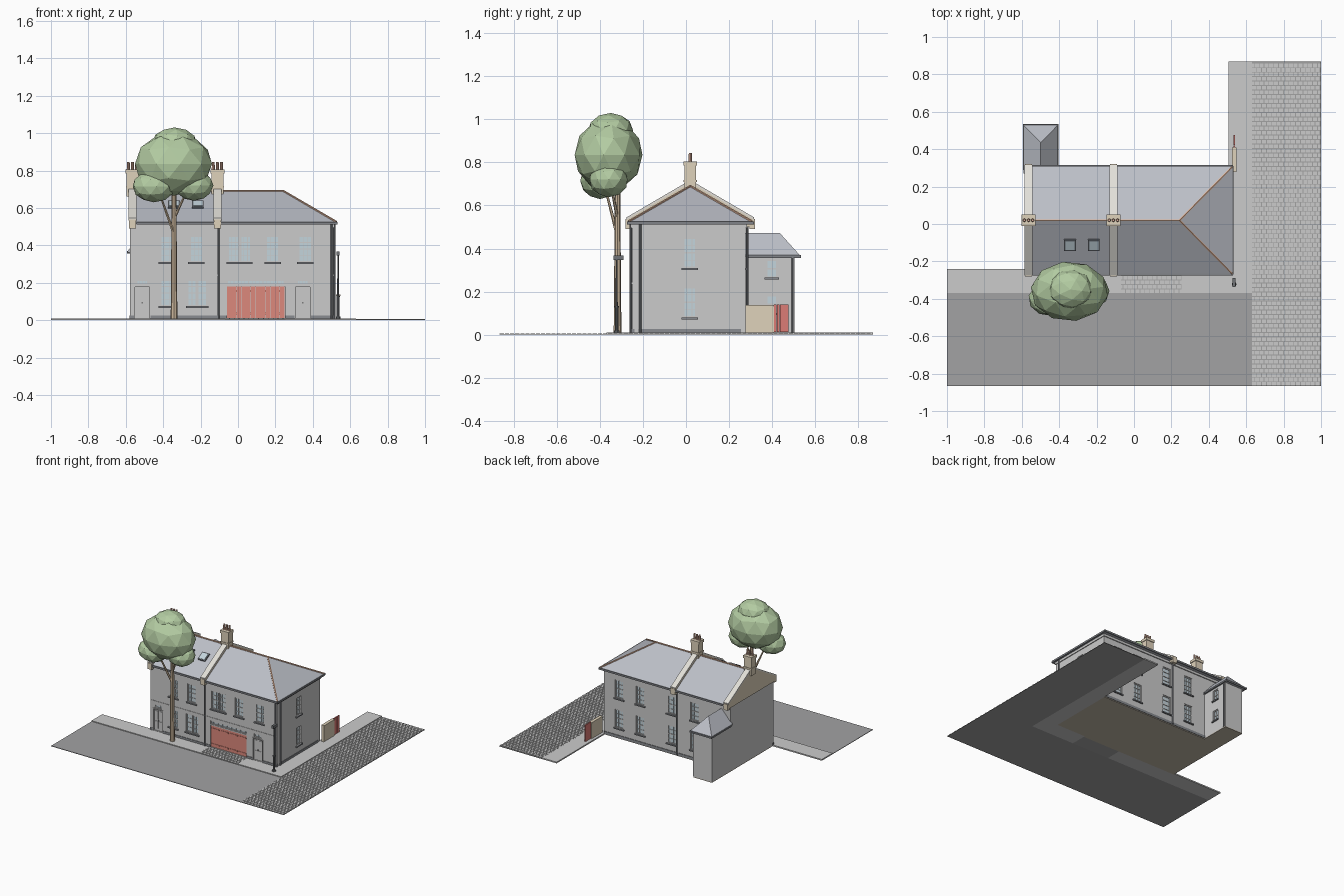
import bpy, bmesh, math, random
from mathutils import Matrix, Vector

if "Cube" in bpy.data.objects:
    bpy.data.objects.remove(bpy.data.objects["Cube"])

random.seed(3)
parts = {}
COL = {
    "road": (.36, .36, .37), "lane_bed": (.36, .36, .36), "drive_bed": (.4, .4, .4),
    "cobbles": (.52, .52, .51), "pavement": (.74, .74, .72), "floor": (.55, .49, .4),
    "roof": (.5, .52, .57), "annex_roof": (.5, .52, .57), "ridge_tiles": (.72, .45, .32),
    "gables": (.74, .65, .5), "corbels": (.74, .65, .5), "coping": (.76, .74, .69),
    "chimneys": (.74, .65, .5), "chimney_pots": (.68, .42, .32),
    "glass": (.55, .66, .72), "sills": (.25, .26, .28), "plinth": (.25, .26, .28),
    "gutters": (.22, .23, .25), "downpipes": (.22, .23, .25), "skylights": (.2, .22, .25),
    "garage_doors": (.72, .25, .2), "side_gate": (.72, .2, .18), "yard_wall": (.74, .65, .5),
    "trunk": (.6, .47, .33), "foliage": (.45, .6, .36), "lamp_post": (.16, .17, .18),
    "door_knobs": (.2, .2, .2),
}


def part(name):
    return parts.setdefault(name, bmesh.new())


def box(name, x, y, z, m=Matrix()):
    c = Matrix.Translation(((x[0]+x[1])/2, (y[0]+y[1])/2, (z[0]+z[1])/2))
    s = Matrix.Diagonal((x[1]-x[0], y[1]-y[0], z[1]-z[0], 1))
    bmesh.ops.create_cube(part(name), size=1, matrix=m @ c @ s)


def hull(name, pts):
    bm = part(name)
    r = bmesh.ops.convex_hull(bm, input=[bm.verts.new(p) for p in pts])
    junk = [g for g in r["geom_interior"] + r["geom_unused"] if isinstance(g, bmesh.types.BMVert)]
    bmesh.ops.delete(bm, geom=junk, context='VERTS')


def rod(name, p, q, r1, r2=None, n=8):
    p, q = Vector(p), Vector(q)
    m = Matrix.Translation((p+q)/2) @ (q-p).to_track_quat('Z', 'Y').to_matrix().to_4x4()
    bmesh.ops.create_cone(part(name), cap_ends=True, segments=n, radius1=r1,
                          radius2=r1 if r2 is None else r2, depth=(q-p).length, matrix=m)


# Wall frames: local x runs along the wall, local -y points outward
def wall(x, y, deg):
    return Matrix.Translation((x, y, 0)) @ Matrix.Rotation(math.radians(deg), 4, 'Z')


FRONT, RIGHT, BACK, ANNEX = wall(0, -.25, 0), wall(.51, 0, 90), wall(0, .277, 180), wall(-.42, 0, 90)


def window(m, u, z0, w, h, cols=3, rows=4, sill=True):
    a, b, z1, t = u-w/2, u+w/2, z0+h, .006
    box("opening_cutter", (a, b), (-.01, .014), (z0, z1), m)
    box("glass", (a, b), (.010, .016), (z0, z1), m)
    for x in (a, b-t):
        box("window_frames", (x, x+t), (.004, .012), (z0, z1), m)
    for z in (z0, z1-t):
        box("window_frames", (a, b), (.004, .012), (z, z+t), m)
    for i in range(1, cols):
        x = a + w*i/cols
        box("window_frames", (x-.0015, x+.0015), (.007, .011), (z0, z1), m)
    for i in range(1, rows):
        z, k = z0 + h*i/rows, .0035 if i*2 == rows else .0015
        box("window_frames", (a, b), (.006, .011), (z-k, z+k), m)
    if sill:
        box("sills", (a-.008, b+.008), (-.01, .006), (z0-.009, z0), m)


def door(u, w=.076, h=.178):
    a, b = u-w/2, u+w/2
    box("opening_cutter", (a, b), (-.01, .014), (.012, h), FRONT)
    box("doors", (a, b), (.008, .016), (.012, h), FRONT)
    for x in (a+.008, u+.004):
        for z in ((.03, .085), (.1, .165)):
            box("doors", (x, x+w/2-.012), (.005, .009), z, FRONT)
    box("door_knobs", (u-.003, u+.003), (0, .006), (.089, .096), FRONT)
    for x in (a-.006, b):
        box("door_surrounds", (x, x+.006), (-.005, .002), (.012, h+.006), FRONT)
    box("door_surrounds", (a, b), (-.005, .002), (h, h+.006), FRONT)
    window(FRONT, u, .189, w-.012, .026, 4, 1, False)


# Ground: road, cobbled lane and drive, pavements
box("road", (-1, .63), (-.867, -.37), (0, .004))
box("lane_bed", (.63, 1), (-.867, .868), (0, .003))
box("drive_bed", (-.07, .255), (-.37, -.25), (0, .008))
box("pavement", (-1, -.07), (-.37, -.24), (0, .01))
box("pavement", (.255, .63), (-.37, -.24), (0, .01))
box("pavement", (.505, .63), (-.24, .868), (0, .01))


def cobbles(x0, x1, y0, y1, z, px=.026, py=.024):
    for j in range(round((y1-y0)/py)):
        y, x = y0 + j*py, x0 - (j % 2)*px/2
        while x < x1:
            a, b = max(x, x0), min(x+px-.004, x1)
            if b - a > .003:
                box("cobbles", (a, b), (y, min(y+py-.004, y1)), (z-.002, z+.002))
            x += px


cobbles(.632, .999, -.866, .867, .004)
cobbles(-.07, .255, -.37, -.25, .009)

# Main walls and rear annex
box("floor", (-.577, .51), (-.25, .277), (0, .006))
box("floor", (-.577, -.42), (.277, .505), (0, .006))
box("house_walls", (-.577, .51), (-.25, .277), (.006, .515))
box("annex_walls", (-.577, -.42), (.277, .505), (.006, .365))
for x in ((-.58, -.515-.035), (-.472, -.06), (.25, .305), (.387, .513)):
    box("plinth", x, (-.254, -.24), (.01, .026))
box("plinth", (.5, .514), (-.22, .255), (.01, .026))
box("plinth", (-.42, .51), (.27, .281), (.006, .026))
box("string_course", (-.577, .512), (-.253, -.245), (.236, .243))
box("eaves_fascia", (-.577, .516), (-.257, .284), (.495, .515))

# Windows and doors
for u in (-.38, -.222, .185, .36):
    window(FRONT, u, .31, .072, .14)
for u in (-.024, .041):
    window(FRONT, u, .31, .058, .14)
window(FRONT, -.38, .075, .072, .14)
for u in (-.246, -.191):
    window(FRONT, u, .075, .05, .14, 2)
for u in (-.012+.03,):
    window(RIGHT, u, .31, .06, .14)
    window(RIGHT, u, .08, .06, .14)
for x in (.38, .2, -.07, -.27):
    window(BACK, -x, .31, .072, .14)
    window(BACK, -x, .08, .072, .14)
window(ANNEX, .398, .265, .052, .082, 2, 2)
window(ANNEX, .398, .1, .052, .082, 2, 2)
door(-.512)
door(.346)

# Garage doors of vertical boards with a glazed strip above
box("opening_cutter", (-.06, .25), (-.01, .014), (.012, .18), FRONT)
for i in range(12):
    x = -.06 + i*.31/12
    box("garage_doors", (x, x+.31/12-.0015), (.006, .016), (.012, .18), FRONT)
for i in (0, 3, 6, 9):
    x = -.06 + i*.31/12
    for z in (.03, .15):
        box("garage_doors", (x+.004, x+.07), (.003, .007), (z, z+.01), FRONT)
window(FRONT, .095, .189, .31, .026, 16, 1, False)

# Hipped main roof, annex roof, ridge tiles
hull("roof", [(x, y, z) for x in (-.575, .525) for y in (-.266, .306) for z in (.513, .525)]
     + [(-.575, .02, .69), (.243, .02, .69)])
hull("annex_roof", [(x, y, z) for x in (-.59, -.408) for y in (.27, .528) for z in (.362, .37)]
     + [(-.499, .27, .473), (-.499, .435, .473)])
rod("ridge_tiles", (-.57, .02, .69), (.243, .02, .69), .006, n=6)
for y in (-.266, .306):
    rod("ridge_tiles", (.243, .02, .69), (.525, y, .526), .006, n=6)
for y in (-.275, .302):
    box("gutters", (-.543, .53), (y, y+.013), (.512, .526))
box("gutters", (.52, .533), (-.27, .31), (.512, .526))
for x in (-.594, -.413):
    box("gutters", (x, x+.01), (.29, .535), (.357, .369))
box("gutters", (-.594, -.403), (.525, .535), (.357, .369))

# Gable parapets with coping, corbels, chimneys
for x0, x1 in ((-.585, -.543), (-.131, -.089)):
    hull("gables", [(x, y, z) for x in (x0+.002, x1-.002)
                    for y, z in ((-.268, .5), (-.268, .538), (.02, .71), (.308, .538), (.308, .5))])
    for y in (-.276, .316):
        hull("coping", [(x, yy, z+d) for x in (x0, x1) for yy, z in ((y, .533), (.02, .706)) for d in (0, .012)])
    for y in (-.28, .296):
        box("corbels", (x0+.003, x1-.003), (y, y+.024), (.49, .538))
    c = (x0+x1)/2
    box("chimneys", (c-.032, c+.032), (-.007, .047), (.66, .785))
    box("chimneys", (c-.037, c+.037), (-.012, .052), (.785, .805))
    box("chimneys", (c-.036, c+.036), (-.011, .051), (.708, .718))
    for d in (-.022, 0, .022):
        rod("chimney_pots", (c+d, .02, .803), (c+d, .02, .845), .009, .007)

# Skylights on the front slope
slope = math.atan2(.165, .286)
for x in (-.342, -.215):
    m = Matrix.Translation((x, -.112, .617)) @ Matrix.Rotation(slope, 4, 'X')
    box("skylights", (-.031, .031), (-.034, .034), (-.01, .007), m)
    box("glass", (-.024, .024), (-.026, .026), (0, .009), m)

# Downpipes
for x, y in ((.5, -.257), (-.105, -.257), (.516, -.212), (-.12, .284)):
    rod("downpipes", (x, y, .008), (x, y, .515), .0055)
rod("downpipes", (-.413, .495, .006), (-.413, .495, .36), .005)

# Yard wall and side gate
box("yard_wall", (.526, .544), (.277, .41), (.008, .13))
box("yard_wall", (.523, .547), (.277, .41), (.13, .137))
for i in range(5):
    box("side_gate", (.531, .539), (.408+i*.0138, .421+i*.0138), (.012, .14))

# Tree
rod("trunk", (-.342, -.318, .005), (-.342, -.318, .72), .018, .012)
rod("trunk", (-.342, -.318, .46), (-.42, -.375, .68), .009, .005, 6)
rod("trunk", (-.342, -.318, .54), (-.27, -.35, .7), .008, .005, 6)
for c, r in (((-.345, -.36, .835), (.208, .16, .17)), ((-.45, -.4, .715), (.115, .092, .085)),
             ((-.236, -.36, .72), (.105, .092, .082)), ((-.34, -.35, .95), (.12, .105, .08))):
    m = Matrix.LocRotScale(Vector(c), None, Vector(r)) @ Matrix.Rotation(random.uniform(0, 6), 4, 'Z')
    bmesh.ops.create_icosphere(part("foliage"), subdivisions=2, radius=1, matrix=m)

# Street lamp
P = (.535, -.322)
for r1, r2, z0, z1 in ((.013, .013, .008, .02), (.008, .008, .02, .13), (.01, .01, .125, .133), (.005, .004, .13, .35)):
    rod("lamp_post", (*P, z0), (*P, z1), r1, r2, 10)
box("lamp_post", (.526, .544), (-.338, -.29), (.346, .368))

# Turn each part into an object
objs = {}
for name, bm in parts.items():
    bmesh.ops.recalc_face_normals(bm, faces=bm.faces)
    me = bpy.data.meshes.new(name)
    bm.to_mesh(me)
    bm.free()
    ob = objs[name] = bpy.data.objects.new(name, me)
    bpy.context.collection.objects.link(ob)
    if name in COL:
        mat = bpy.data.materials.new(name)
        mat.diffuse_color = (*COL[name], 1)
        mat.use_nodes = True
        mat.node_tree.nodes["Principled BSDF"].inputs["Base Color"].default_value = mat.diffuse_color
        me.materials.append(mat)

# Recess the openings
objs["opening_cutter"].hide_render = True
objs["opening_cutter"].display_type = 'WIRE'
for name in ("house_walls", "annex_walls"):
    mod = objs[name].modifiers.new("openings", 'BOOLEAN')
    mod.operation, mod.solver, mod.object = 'DIFFERENCE', 'EXACT', objs["opening_cutter"]
